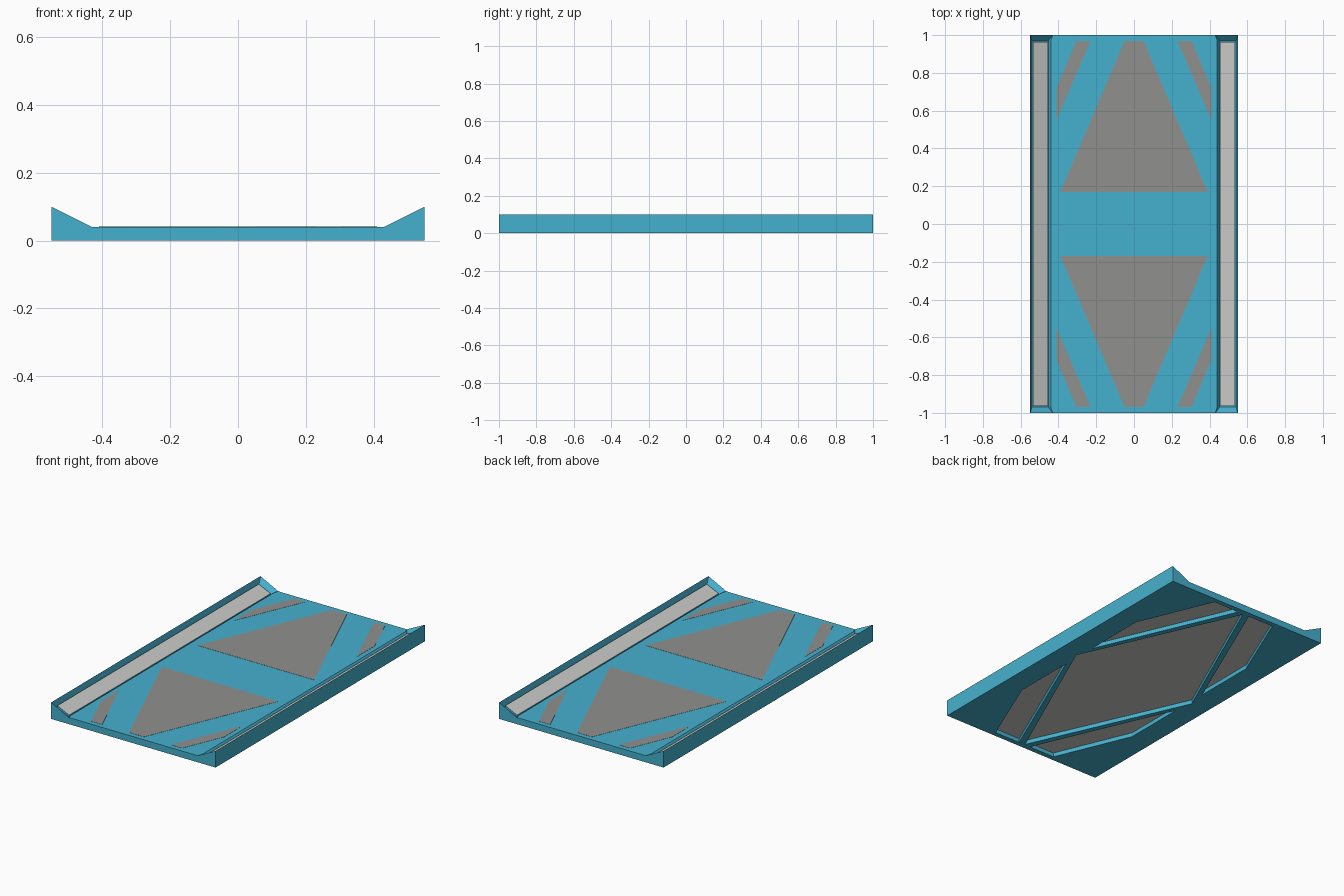
import bpy
import bmesh

if "Cube" in bpy.data.objects:
    bpy.data.objects.remove(bpy.data.objects["Cube"], do_unlink=True)


def material(name, colour):
    m = bpy.data.materials.new(name)
    m.use_nodes = True
    m.diffuse_color = (*colour, 1)
    m.node_tree.nodes["Principled BSDF"].inputs["Base Color"].default_value = (*colour, 1)
    return m


BLUE = material("blue_frame", (0.06, 0.44, 0.62))
GREY = material("mid_grey_panel", (0.28, 0.28, 0.27))
LIGHT = material("light_grey_panel", (0.60, 0.60, 0.58))


def loft(name, loops, *mats):
    """Closed solid through matching loops of 3D points."""
    bm = bmesh.new()
    rings = [[bm.verts.new(p) for p in loop] for loop in loops]
    n = len(rings[0])
    for a, b in zip(rings, rings[1:]):
        for i in range(n):
            j = (i + 1) % n
            bm.faces.new((a[i], a[j], b[j], b[i]))
    bm.faces.new(rings[0][::-1])
    bm.faces.new(rings[-1])
    bmesh.ops.recalc_face_normals(bm, faces=bm.faces[:])
    mesh = bpy.data.meshes.new(name)
    bm.to_mesh(mesh)
    bm.free()
    for m in mats:
        mesh.materials.append(m)
    obj = bpy.data.objects.new(name, mesh)
    bpy.context.collection.objects.link(obj)
    return obj


def prism(name, outline, z0, z1, mat):
    return loft(name, [[(x, y, z) for x, y in outline] for z in (z0, z1)], mat)


# Main panel: raised side edges with sunken, bevelled channels
END = [(0.55, 0.1), (0.549, 0.0995), (0.431, 0.0405), (0.43, 0.04)]
MIDDLE = [(0.55, 0.1), (0.54, 0.06), (0.453, 0.02), (0.44, 0.04)]


def section(half, y):
    pts = [(-0.55, 0), (0.55, 0)] + half + [(-x, z) for x, z in reversed(half)]
    return [(x, y, z) for x, z in pts]


panel = loft("main_panel", [section(END, -1), section(MIDDLE, -0.97),
                            section(MIDDLE, 0.97), section(END, 1)], BLUE)

# Outlines of the underside recesses and the top inlays
DIAMOND = [(0.43, 0), (0, 0.965), (-0.43, 0), (0, -0.965)]
CORNER_RECESS = [(0.41, 0.115), (0.41, 0.505), (0.215, 0.97), (0.04, 0.97)]
CORNER_INLAY = [(0.41, 0.55), (0.41, 0.72), (0.305, 0.97), (0.23, 0.97)]
WEDGE = [(0.39, 0.17), (0.05, 0.97), (-0.05, 0.97), (-0.39, 0.17)]


def flip(outline, sx, sy):
    return [(x * sx, y * sy) for x, y in outline]


QUARTERS = [(sx, sy, f"{'left' if sx > 0 else 'right'}_{'back' if sy > 0 else 'front'}")
            for sx in (1, -1) for sy in (1, -1)]

# Underside recesses, each floored with a light plate
recesses = [("centre", DIAMOND)]
recesses += [(label, flip(CORNER_RECESS, sx, sy)) for sx, sy, label in QUARTERS]
bpy.context.view_layer.objects.active = panel
for label, outline in recesses:
    cutter = prism("recess_cutter", outline, -0.05, 0.028, BLUE)
    cutter.hide_render = True
    mod = panel.modifiers.new("recess", "BOOLEAN")
    mod.object = cutter
    mod.operation = "DIFFERENCE"
    mod.solver = "EXACT"
    bpy.ops.object.modifier_apply(modifier=mod.name)
    bpy.data.objects.remove(cutter, do_unlink=True)
    prism(f"underside_plate_{label}", outline, 0.025, 0.03, LIGHT)

# Top inlays
for sx, sy, label in QUARTERS:
    prism(f"corner_inlay_{label}", flip(CORNER_INLAY, sx, sy), 0.036, 0.041, GREY)
for sy, label in ((1, "back"), (-1, "front")):
    prism(f"wedge_inlay_{label}", flip(WEDGE, 1, sy), 0.036, 0.041, GREY)

# Tilted side strips: light top, blue sides
STRIP = [(0.456, 0.012), (0.456, 0.034), (0.535, 0.07), (0.535, 0.045)]
for sx, label in ((1, "left"), (-1, "right")):
    strip = loft(f"side_strip_{label}",
                 [[(sx * x, y, z) for x, z in STRIP] for y in (-0.963, 0.963)],
                 BLUE, LIGHT)
    for face in strip.data.polygons:
        face.material_index = int(face.normal.z > 0.5)
